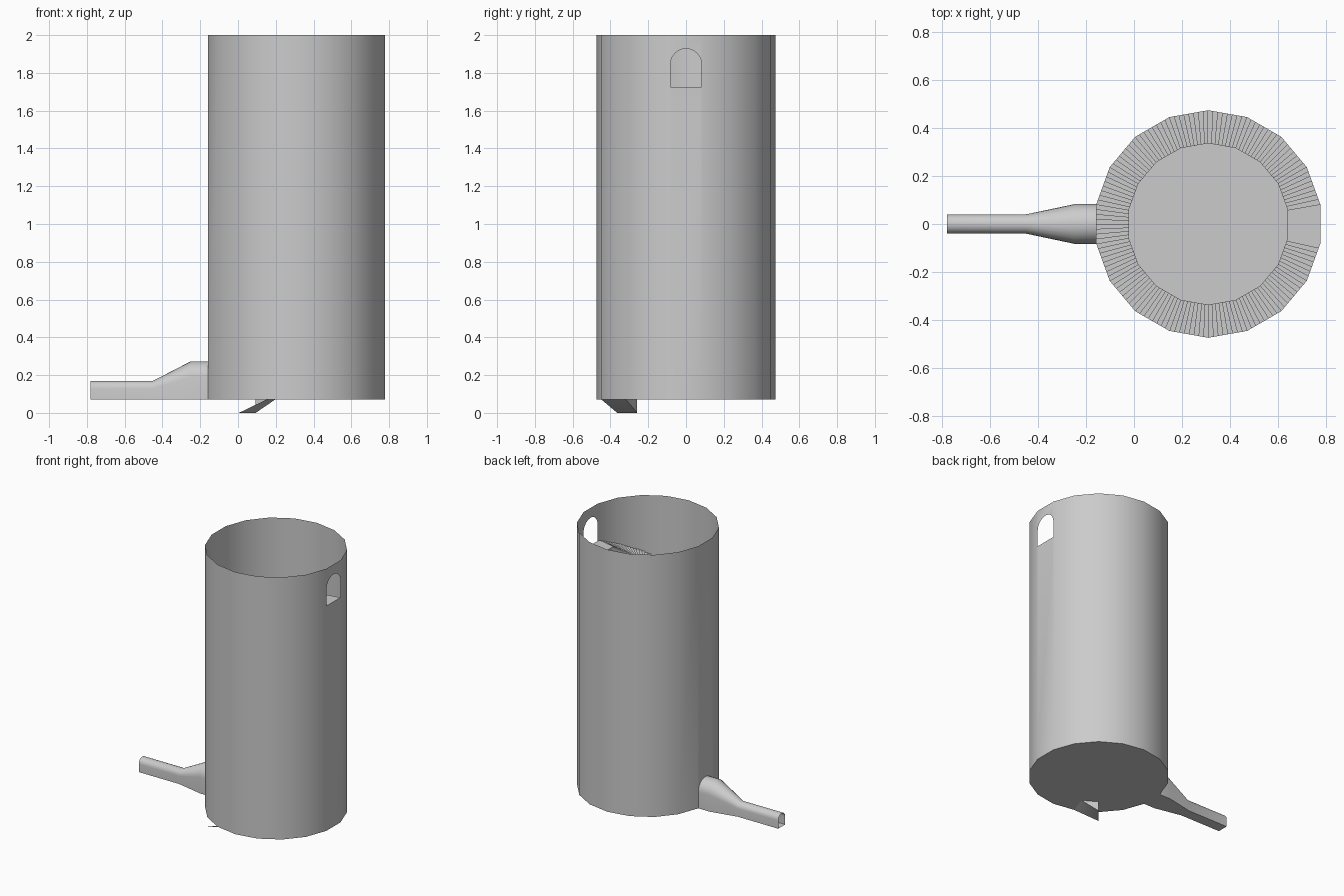
import bpy, bmesh
from math import sin, cos, pi, radians
from mathutils import Vector

if "Cube" in bpy.data.objects:
    bpy.data.objects.remove(bpy.data.objects["Cube"])

CX, R, RI, FLOOR, TOP, DOOR = 0.31, 0.475, 0.337, 0.07, 2.0, 1.725
SIDES = 18
HW = R * sin(pi / SIDES)          # half width of one wall facet
AP = R * cos(pi / SIDES)          # distance from axis to a facet


def corner(k, r, z=0.0):
    a = radians(10 + 20 * k)
    return Vector((CX + r * cos(a), r * sin(a), z))


def make(name, faces, smooth=True, angle=30):
    bm = bmesh.new()
    for f in faces:
        bm.faces.new([bm.verts.new(p) for p in f])
    bmesh.ops.remove_doubles(bm, verts=bm.verts, dist=0.0001)
    me = bpy.data.meshes.new(name)
    bm.to_mesh(me)
    bm.free()
    ob = bpy.data.objects.new(name, me)
    bpy.context.collection.objects.link(ob)
    if smooth:
        bpy.ops.object.select_all(action='DESELECT')
        ob.select_set(True)
        bpy.context.view_layer.objects.active = ob
        bpy.ops.object.shade_smooth_by_angle(angle=radians(angle))
    return ob


def arch(x, base, s=1.0, n=12):
    """Round-topped doorway outline, from -y foot over to +y foot."""
    pts = [(x, -HW * s, base)]
    for i in range(n + 1):
        a = pi - pi * i / n
        pts.append((x, HW * s * cos(a), base + s * (0.12 + 0.083 * sin(a))))
    return pts + [(x, HW * s, base)]


# Tower wall: plain facets except the two with arched openings (k=17 at +x, k=8 at -x)
wall = []
for k in range(SIDES):
    if k not in (8, 17):
        wall.append([corner(k, R, FLOOR), corner(k + 1, R, FLOOR),
                     corner(k + 1, R, TOP), corner(k, R, TOP)])
xr, xl = CX + AP, CX - AP
wall.append([(xr, -HW, FLOOR), (xr, HW, FLOOR), (xr, HW, DOOR), (xr, -HW, DOOR)])
wall.append(arch(xr, DOOR)[1:-1] + [(xr, HW, TOP), (xr, -HW, TOP)])
wall.append((arch(xl, FLOOR)[1:-1] + [(xl, HW, TOP), (xl, -HW, TOP)])[::-1])
make("tower_wall", wall)

# Floor disc
make("tower_floor", [[corner(-k, R, FLOOR) for k in range(SIDES)]], False)

# Entrance tunnel: arched tube that narrows outwards, open at the end
sections = [arch(xl, FLOOR), arch(-0.25, FLOOR),
            arch(-0.45, FLOOR, 0.49), arch(-0.78, FLOOR, 0.49)]
tunnel = []
for a, b in zip(sections, sections[1:]):
    for i in range(len(a)):
        j = (i + 1) % len(a)
        tunnel.append([a[i], b[i], b[j], a[j]])
make("entrance_tunnel", tunnel)

# Spiral stair: 24 facets of 8 steps with a sloping underside, then a landing at the door
FACETS, PER, K0 = 24, 8, 11
N = FACETS * PER
RISE = (DOOR - FLOOR) / N


def edge(i, r, z):
    k, t = divmod(i, PER)
    return corner(K0 + k, r).lerp(corner(K0 + k + 1, r), t / PER) + Vector((0, 0, z))


stair = []
for i in range(N):
    z0 = FLOOR + i * RISE
    z1 = z0 + RISE
    u0, u1 = 1.66 * i / N, 1.66 * (i + 1) / N
    stair.append([edge(i, RI, z1), edge(i, R, z1), edge(i + 1, R, z1), edge(i + 1, RI, z1)])
    stair.append([edge(i, RI, z0), edge(i, R, z0), edge(i, R, z1), edge(i, RI, z1)])
    stair.append([edge(i, RI, u0), edge(i, RI, z1), edge(i + 1, RI, z1), edge(i + 1, RI, u1)])
    stair.append([edge(i, RI, u0), edge(i + 1, RI, u1), edge(i + 1, R, u1), edge(i, R, u0)])
make("spiral_stair", stair, False)

k = K0 + FACETS
lo = [corner(k, RI, 1.66), corner(k, R, 1.66), corner(k + 1, R, 1.66), corner(k + 1, RI, 1.66)]
hi = [p + Vector((0, 0, DOOR - 1.66)) for p in lo]
make("door_landing", [hi, lo[::-1], [lo[2], lo[3], hi[3], hi[2]],
                      [lo[3], lo[0], hi[0], hi[3]]], False)
